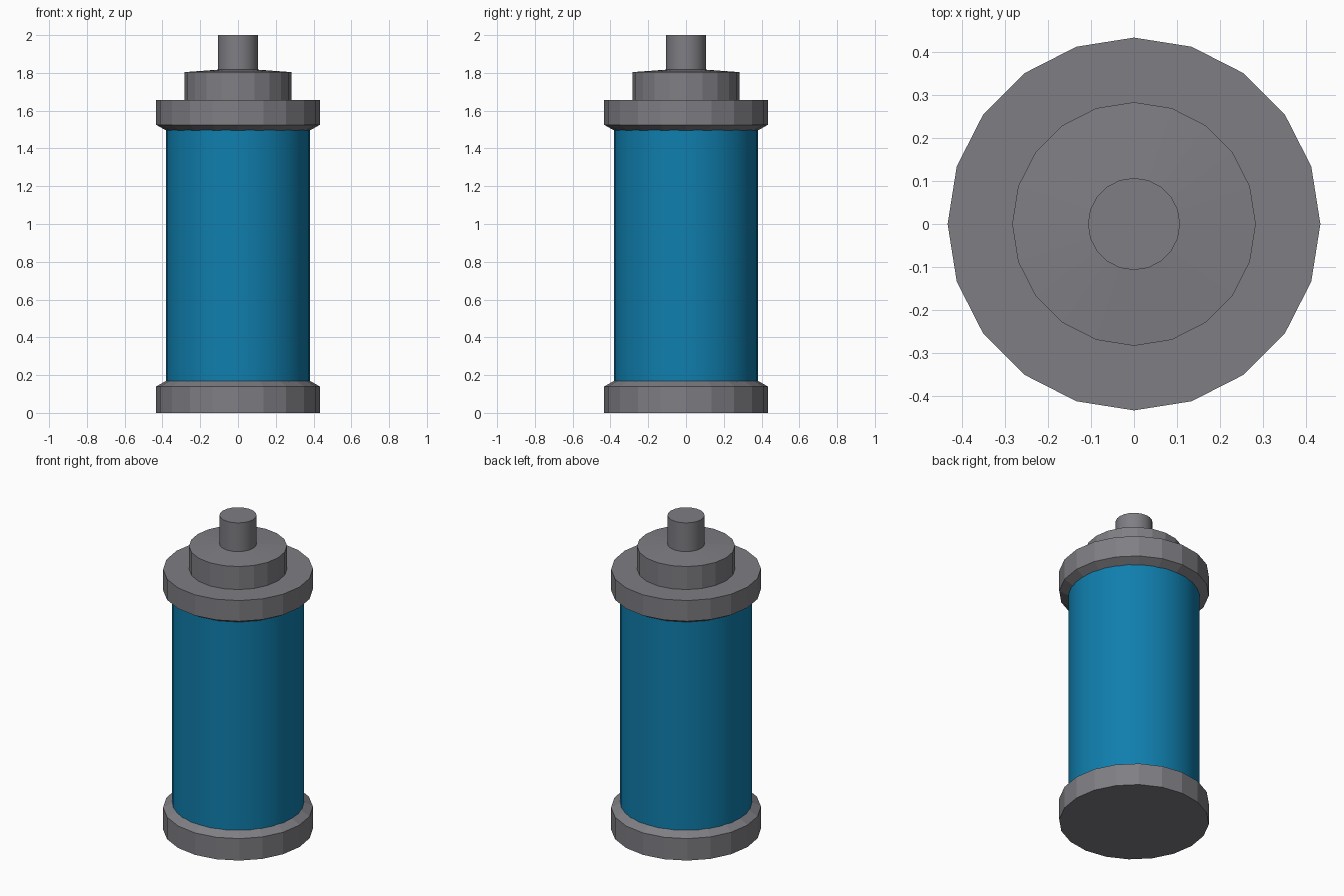
import bpy
import bmesh
import math

cube = bpy.data.objects.get("Cube")
if cube:
    bpy.data.objects.remove(cube)


def make_material(name, colour):
    mat = bpy.data.materials.new(name)
    mat.use_nodes = True
    mat.diffuse_color = colour
    mat.node_tree.nodes["Principled BSDF"].inputs["Base Color"].default_value = colour
    return mat


def turned(name, profile, sides, mat, smooth=False):
    """Turn a (radius, height) profile around z and cap both ends."""
    bm = bmesh.new()
    rings = []
    for radius, z in profile:
        angles = [math.tau * i / sides for i in range(sides)]
        rings.append([bm.verts.new((radius * math.cos(a), radius * math.sin(a), z))
                      for a in angles])
    for low, high in zip(rings, rings[1:]):
        for i in range(sides):
            j = (i + 1) % sides
            bm.faces.new((low[i], low[j], high[j], high[i]))
    bm.faces.new(rings[0][::-1])
    bm.faces.new(rings[-1])
    mesh = bpy.data.meshes.new(name)
    bm.to_mesh(mesh)
    bm.free()
    mesh.materials.append(mat)
    obj = bpy.data.objects.new(name, mesh)
    bpy.context.collection.objects.link(obj)
    if smooth:
        bpy.ops.object.select_all(action="DESELECT")
        obj.select_set(True)
        bpy.context.view_layer.objects.active = obj
        bpy.ops.object.shade_smooth_by_angle(angle=math.radians(30))
    return obj


grey = make_material("grey metal", (0.21, 0.21, 0.23, 1))
blue = make_material("blue casing", (0.005, 0.21, 0.42, 1))

# End caps with chamfers facing the casing
turned("bottom_cap", [(0.433, 0), (0.433, 0.14), (0.38, 0.17)], 20, grey)
turned("top_cap", [(0.38, 1.495), (0.433, 1.525), (0.433, 1.657)], 20, grey)

# Cylindrical casing between the caps
turned("casing", [(0.38, 0.16), (0.38, 1.505)], 32, blue, smooth=True)

# Stepped collar with a slightly domed top, and the terminal pin
turned("collar", [(0.283, 1.65), (0.283, 1.804), (0.107, 1.817)], 20, grey)
turned("terminal_pin", [(0.107, 1.81), (0.107, 2)], 20, grey, smooth=True)
